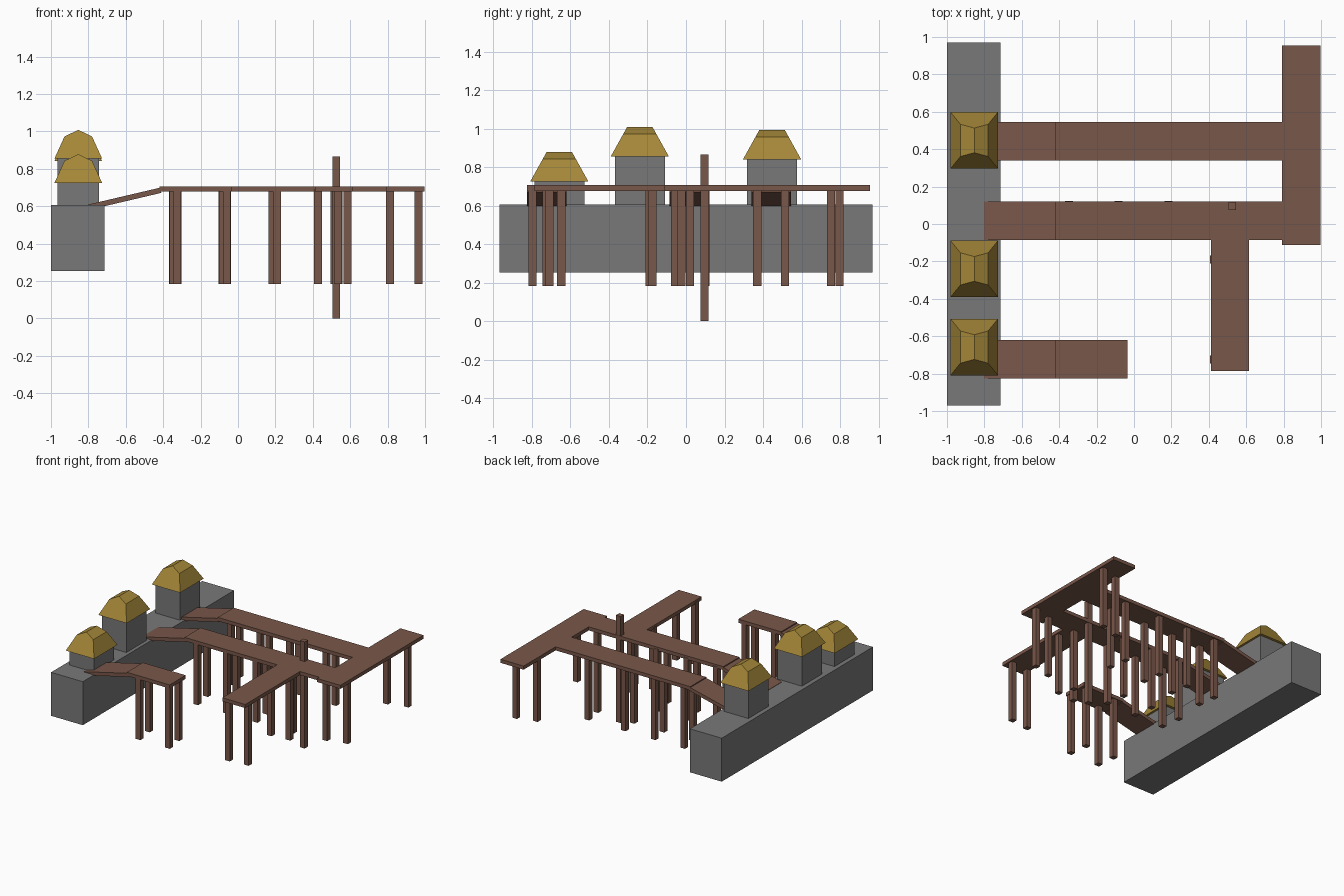
import bpy, bmesh, math

if "Cube" in bpy.data.objects:
    bpy.data.objects.remove(bpy.data.objects["Cube"])


def colour(name, rgb):
    m = bpy.data.materials.new(name)
    m.diffuse_color = (*rgb, 1)
    m.use_nodes = True
    m.node_tree.nodes["Principled BSDF"].inputs["Base Color"].default_value = m.diffuse_color
    return m


WOOD = colour("brown wood", (0.191, 0.095, 0.067))
STONE = colour("grey stone", (0.19, 0.19, 0.19))
THATCH = colour("straw yellow", (0.375, 0.242, 0.040))


def loft(name, rings, mat):
    """Solid through equal-length rings of points, capped at both ends."""
    bm = bmesh.new()
    loops = [[bm.verts.new(p) for p in r] for r in rings]
    n = len(loops[0])
    for a, b in zip(loops, loops[1:]):
        for i in range(n):
            j = (i + 1) % n
            bm.faces.new((a[i], a[j], b[j], b[i]))
    bm.faces.new(loops[0][::-1])
    bm.faces.new(loops[-1])
    bmesh.ops.remove_doubles(bm, verts=bm.verts, dist=1e-5)
    bmesh.ops.recalc_face_normals(bm, faces=bm.faces)
    me = bpy.data.meshes.new(name)
    bm.to_mesh(me)
    bm.free()
    me.materials.append(mat)
    ob = bpy.data.objects.new(name, me)
    bpy.context.collection.objects.link(ob)
    return ob


def rect(x0, x1, y0, y1, z):
    return [(x0, y0, z), (x1, y0, z), (x1, y1, z), (x0, y1, z)]


def box(name, x0, x1, y0, y1, z0, z1, mat):
    return loft(name, [rect(x0, x1, y0, y1, z0), rect(x0, x1, y0, y1, z1)], mat)


def post(name, x, y, z0=0.183, z1=0.69, w=0.021):
    box(name, x - w, x + w, y - w, y + w, z0, z1, WOOD)


# Stone quay
box("quay", -1, -0.715, -0.97, 0.97, 0.252, 0.605, STONE)

# Huts: stone walls and a two-slope hipped thatch roof
HX = -0.854
for i, (y, eave) in enumerate([(-0.658, 0.725), (-0.24, 0.855), (0.447, 0.84)], 1):
    box(f"hut_wall_{i}", HX - 0.11, HX + 0.11, y - 0.13, y + 0.13, 0.6, eave + 0.004, STONE)
    rings = []
    for hx, hy, h in [(0.127, 0.151, 0), (0.074, 0.086, 0.117)]:
        rings.append(rect(HX - hx, HX + hx, y - hy, y + hy, eave + h))
    roof = loft(f"hut_roof_{i}", rings, THATCH)
    # Upper slopes fold the top cap up to a ridge
    bm = bmesh.new()
    bm.from_mesh(roof.data)
    cap = max(bm.faces, key=lambda f: f.calc_center_median().z)
    a, b, c, d = sorted(cap.verts, key=lambda v: (v.co.y, v.co.x))
    bmesh.ops.delete(bm, geom=[cap], context='FACES_ONLY')
    r0 = bm.verts.new((HX, y - 0.066, eave + 0.153))
    r1 = bm.verts.new((HX, y + 0.066, eave + 0.153))
    for f in [(a, b, r0), (b, d, r1, r0), (d, c, r1), (c, a, r0, r1)]:
        bm.faces.new(f)
    bmesh.ops.recalc_face_normals(bm, faces=bm.faces)
    bm.to_mesh(roof.data)
    bm.free()

# Deck planks
Z0, Z1 = 0.677, 0.706
decks = {
    "back_pier": (-0.42, 0.79, 0.34, 0.545),
    "middle_pier": (-0.42, 0.79, -0.085, 0.12),
    "front_pier": (-0.42, -0.035, -0.827, -0.621),
    "end_pier": (0.79, 0.998, -0.112, 0.955),
    "side_pier": (0.411, 0.616, -0.787, -0.085),
}
for name, (x0, x1, y0, y1) in decks.items():
    box(name, x0, x1, y0, y1, Z0, Z1, WOOD)

# Sloping ramps from the quay up to the three piers
for name in ("back_pier", "middle_pier", "front_pier"):
    _, _, y0, y1 = decks[name]
    prof = [(-0.803, 0.608), (-0.797, 0.58), (-0.41, 0.671), (-0.416, 0.699)]
    loft(name.replace("pier", "ramp"),
         [[(x, y, z) for x, z in prof] for y in (y0, y1)], WOOD)

# Support posts, slightly staggered between the two sides of each pier
for i, x in enumerate((-0.335, -0.07, 0.198, 0.525)):
    post(f"back_pier_post_front_{i}", x + 0.012, 0.37)
    post(f"back_pier_post_back_{i}", x - 0.010, 0.515)
    post(f"middle_pier_post_front_{i}", x + 0.010, -0.057)
    if i < 3:
        post(f"middle_pier_post_back_{i}", x - 0.013, 0.102)
    if i < 2:
        post(f"front_pier_post_front_{i}", x + 0.010, -0.798)
        post(f"front_pier_post_back_{i}", x - 0.010, -0.648)
for i, y in enumerate((-0.72, -0.185)):
    post(f"side_pier_post_left_{i}", 0.428, y - 0.005)
    post(f"side_pier_post_right_{i}", 0.585, y + 0.012)
for i, y in enumerate((0.0, 0.778)):
    post(f"end_pier_post_left_{i}", 0.812, y - 0.024)
    post(f"end_pier_post_right_{i}", 0.966, y + 0.020)

# Tall mooring post standing through the middle pier
post("mooring_post", 0.525, 0.097, 0.0, 0.865)
